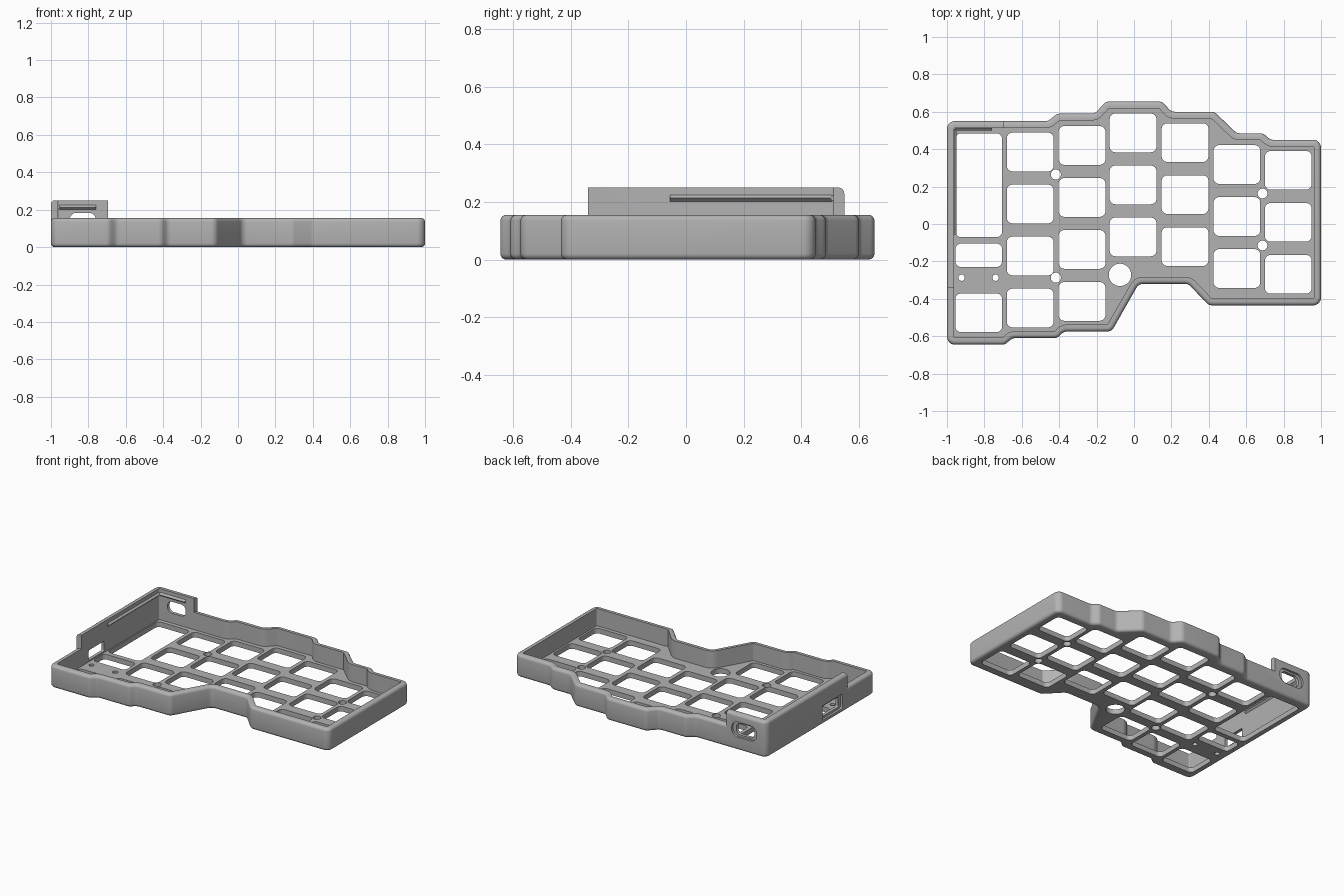
import bpy, bmesh, math
from mathutils import Vector, Matrix

cube = bpy.data.objects.get("Cube")
if cube:
    bpy.data.objects.remove(cube, do_unlink=True)

grey = bpy.data.materials.new("case grey")
grey.use_nodes = True
grey.diffuse_color = (0.45, 0.45, 0.45, 1)
grey.node_tree.nodes["Principled BSDF"].inputs["Base Color"].default_value = (0.45, 0.45, 0.45, 1)

# Case outline, counter-clockwise
OUTLINE = [(-1, -.645), (-.69, -.645), (-.65, -.61), (-.41, -.61), (-.375, -.575), (-.12, -.575),
           (.025, -.32), (.29, -.32), (.4, -.435), (1, -.435), (1, .45), (.73, .45), (.69, .485),
           (.55, .485), (.43, .6), (.2, .6), (.15, .655), (-.15, .655), (-.21, .59), (-.41, .59),
           (-.46, .55), (-1, .55)]
WALL, FLOOR, RIM, PORT_TOP = .037, .035, .155, .25


def fillet(points, radius, steps=6):
    """Round every corner of a closed polygon."""
    out = []
    pts = [Vector(p) for p in points]
    for i, p in enumerate(pts):
        a = (pts[i - 1] - p)
        b = (pts[(i + 1) % len(pts)] - p)
        turn = math.pi - a.angle(b)
        t = min(radius * math.tan(turn / 2), .45 * a.length, .45 * b.length)
        start, end = p + a.normalized() * t, p + b.normalized() * t
        r = t / math.tan(turn / 2)
        centre = p + (a.normalized() + b.normalized()).normalized() * math.hypot(r, t)
        for k in range(steps + 1):
            q = start.lerp(end, k / steps) - centre
            out.append(centre + q.normalized() * r)
    return out


def inset(loop, d):
    """Shift a counter-clockwise loop inwards by d."""
    out = []
    for i, p in enumerate(loop):
        e1 = (p - loop[i - 1]).normalized()
        e2 = (loop[(i + 1) % len(loop)] - p).normalized()
        n1, n2 = Vector((-e1.y, e1.x)), Vector((-e2.y, e2.x))
        out.append(p + (n1 + n2) * d / (1 + n1.dot(n2)))
    return out


def add_loft(bm, rings):
    """Closed solid through (loop, z) rings."""
    levels = [[bm.verts.new((p.x, p.y, z)) for p in loop] for loop, z in rings]
    n = len(levels[0])
    for low, high in zip(levels, levels[1:]):
        for i in range(n):
            j = (i + 1) % n
            bm.faces.new((low[i], low[j], high[j], high[i]))
    bm.faces.new(levels[0][::-1])
    bm.faces.new(levels[-1])


def finish(name, bm):
    bmesh.ops.recalc_face_normals(bm, faces=bm.faces)
    mesh = bpy.data.meshes.new(name)
    bm.to_mesh(mesh)
    bm.free()
    mesh.materials.append(grey)
    ob = bpy.data.objects.new(name, mesh)
    bpy.context.collection.objects.link(ob)
    return ob


def loft(name, rings):
    bm = bmesh.new()
    add_loft(bm, rings)
    return finish(name, bm)


def rect(cx, cy, w, h, r):
    c = [(cx - w / 2, cy - h / 2), (cx + w / 2, cy - h / 2), (cx + w / 2, cy + h / 2), (cx - w / 2, cy + h / 2)]
    return fillet(c, r)


def boolean(ob, other, operation):
    """Apply a boolean and discard the second object."""
    mod = ob.modifiers.new(operation, 'BOOLEAN')
    mod.object, mod.operation, mod.solver, mod.use_self = other, operation, 'EXACT', True
    bpy.context.view_layer.objects.active = ob
    bpy.ops.object.modifier_apply(modifier=mod.name)
    bpy.data.objects.remove(other, do_unlink=True)


def shell(name, top, b=.02):
    """Outline solid with rounded top and bottom edges."""
    arc = [(b * (1 - math.sin(t)), b * (1 - math.cos(t))) for t in (0, math.pi / 8, math.pi / 4, math.pi * 3 / 8, math.pi / 2)]
    rings = [(inset(outer, d), z) for d, z in arc]
    rings += [(inset(outer, d), top - z) for d, z in reversed(arc)]
    return loft(name, rings)


outer = fillet(OUTLINE, .042)
case = shell("keyboard_case", RIM)

# Raised wall around the controller corner
raised = shell("raised_wall", PORT_TOP)
boolean(raised, loft("corner_block", [(rect(-.995, .23, .6, 1.14, .001), z) for z in (.1, .4)]), 'INTERSECT')
boolean(case, raised, 'UNION')
boolean(case, loft("cavity", [(inset(outer, WALL), z) for z in (FLOOR, .5)]), 'DIFFERENCE')

# Key openings: column centre x, top key y, key count
KEYS = [(-.555, .385, 4), (-.278, .42, 4), (-.005, .487, 3), (.273, .435, 3), (.55, .318, 3), (.825, .287, 3)]
bm = bmesh.new()
openings = [rect(x, y - .278 * k, .25, .207, .03) for x, y, n in KEYS for k in range(n)]
# Controller, connector and corner key openings
openings += [rect(-.83, y, .25, h, .03) for y, h in ((.207, .555), (-.167, .125), (-.475, .207))]
for loop in openings:
    add_loft(bm, [(loop, -.1), (loop, .08)])
boolean(case, finish("key_cutters", bm), 'DIFFERENCE')

# Screw, peg and reset holes
HOLES = [(-.418, .265, .027), (-.418, -.287, .027), (.687, .163, .026), (.687, -.115, .026),
         (-.075, -.272, .06), (-.922, -.287, .017), (-.74, -.287, .017)]
bm = bmesh.new()
for x, y, r in HOLES:
    bmesh.ops.create_cone(bm, cap_ends=True, segments=32, radius1=r, radius2=r, depth=.2,
                          matrix=Matrix.Translation((x, y, 0)))
boolean(case, finish("hole_cutters", bm), 'DIFFERENCE')


def port(w, h, r, depth, place):
    """Cut a rounded port whose local z points out of the wall."""
    cutter = loft("port_cutter", [(rect(0, 0, w, h, r), z) for z in (-depth, .1)])
    cutter.data.transform(place)
    boolean(case, cutter, 'DIFFERENCE')


back = Matrix.Translation((-.83, .55, .143)) @ Matrix.Rotation(-math.pi / 2, 4, 'X')
left = Matrix.Translation((-1, -.175, .08)) @ Matrix.Rotation(-math.pi / 2, 4, 'Y') @ Matrix.Rotation(math.pi / 2, 4, 'Z')
port(.19, .105, .05, .015, back)
port(.14, .08, .035, .1, back)
port(.22, .1, .012, .015, left)
port(.17, .07, .01, .1, left)


# Snap ridges inside the raised wall
def ridge(name, start, end, inward):
    a, b, n, up = Vector(start), Vector(end), Vector(inward), Vector((0, 0, .015))
    bm = bmesh.new()
    ends = [[bm.verts.new(p + o) for o in (-up - n * .3, n, up - n * .3)] for p in (a, b)]
    for i in range(3):
        j = (i + 1) % 3
        bm.faces.new((ends[0][i], ends[0][j], ends[1][j], ends[1][i]))
    bm.faces.new(ends[0])
    bm.faces.new(ends[1])
    finish(name, bm)


ridge("left_snap_ridge", (-.963, -.055, .213), (-.963, .508, .213), (.013, 0, 0))
ridge("back_snap_ridge", (-.955, .513, .213), (-.76, .513, .213), (0, -.013, 0))

# Smooth rounded edges, crisp cut edges
bpy.ops.object.select_all(action='DESELECT')
case.select_set(True)
bpy.context.view_layer.objects.active = case
bpy.ops.object.shade_smooth_by_angle(angle=math.radians(35))
